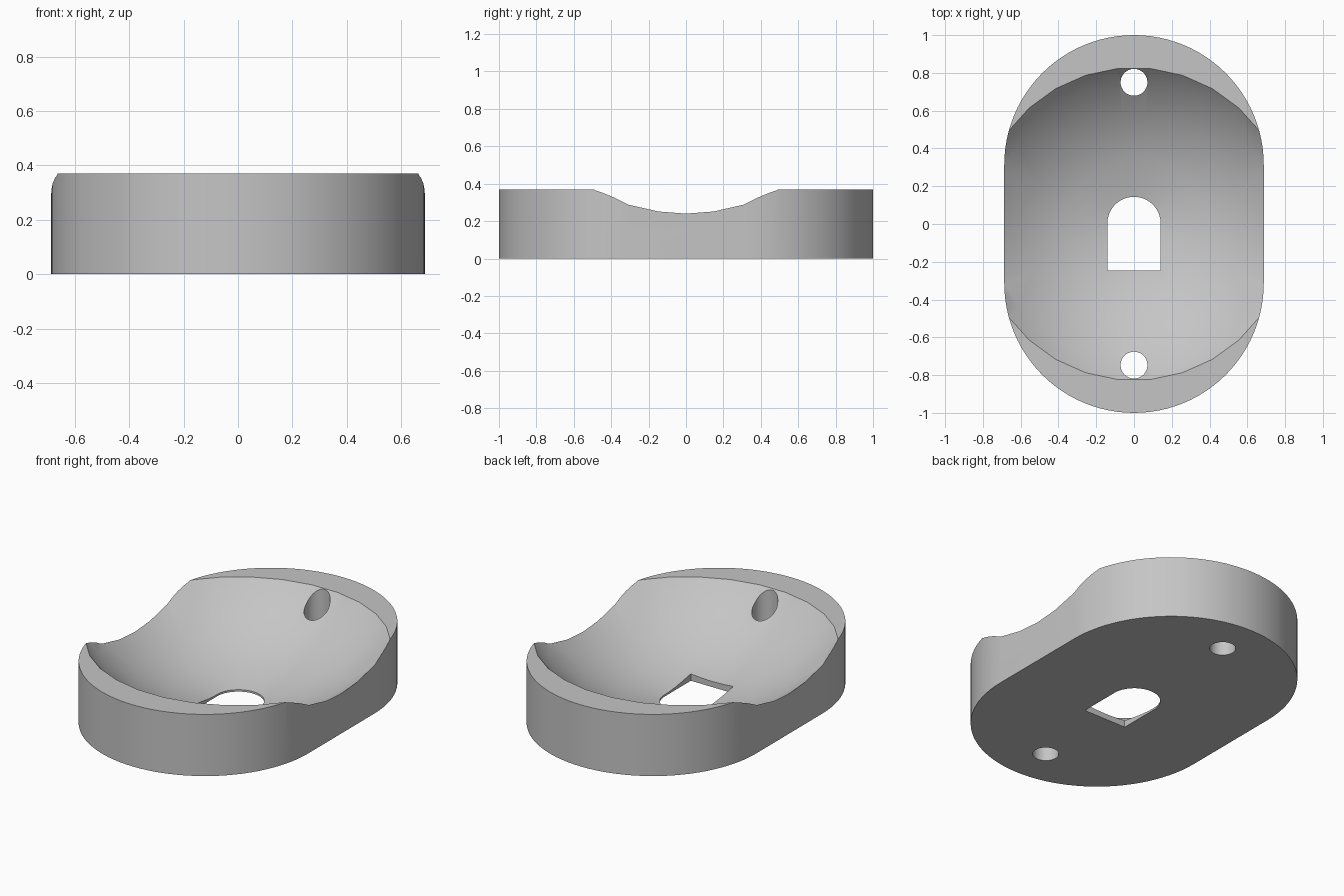
import bpy
import bmesh
from math import sin, cos, pi, radians

cube = bpy.data.objects.get("Cube")
if cube:
    bpy.data.objects.remove(cube, do_unlink=True)

HALF_WIDTH, HEIGHT, STRAIGHT = 0.687, 0.37, 0.313
BOWL_R, SIDES = 1.13, 30

grey = bpy.data.materials.new("plain grey")
grey.use_nodes = True
colour = (0.56, 0.56, 0.56, 1)
grey.diffuse_color = colour
grey.node_tree.nodes["Principled BSDF"].inputs["Base Color"].default_value = colour


def arc(radius, cy, start, end, steps):
    """Points on an arc centred on (0, cy), angles in degrees."""
    angles = [radians(start + (end - start) * i / steps) for i in range(steps + 1)]
    return [(radius * cos(a), cy + radius * sin(a)) for a in angles]


def loft(name, rings):
    """Closed solid through a stack of rings, each an (outline, z) pair."""
    bm = bmesh.new()
    loops = [[bm.verts.new((x, y, z)) for x, y in pts] for pts, z in rings]
    for low, high in zip(loops, loops[1:]):
        for i in range(len(low)):
            bm.faces.new((low[i - 1], low[i], high[i], high[i - 1]))
    bm.faces.new(loops[0][::-1])
    bm.faces.new(loops[-1])
    bmesh.ops.recalc_face_normals(bm, faces=bm.faces)
    mesh = bpy.data.meshes.new(name)
    bm.to_mesh(mesh)
    bm.free()
    mesh.materials.append(grey)
    obj = bpy.data.objects.new(name, mesh)
    bpy.context.collection.objects.link(obj)
    return obj


def prism(name, outline, bottom, top):
    return loft(name, [(outline, bottom), (outline, top)])


# Oval body
oval = arc(HALF_WIDTH, STRAIGHT, 0, 180, 48) + arc(HALF_WIDTH, -STRAIGHT, 180, 360, 48)
body = prism("dished_base", oval, 0, HEIGHT)

# Faceted spherical bowl, lower half only
step = 180 / (SIDES / 2)
bowl_rings = []
for i in range(7):
    tilt = radians(step * (i + 0.5))
    ring = arc(BOWL_R * sin(tilt), 0, 0, 360, SIDES)[:-1]
    bowl_rings.append((ring, BOWL_R * (1 - cos(tilt))))
cutters = [loft("bowl_cutter", bowl_rings)]

# Arched centre opening
arch = arc(0.141, 0.003, 0, 180, 30) + [(-0.141, -0.247), (0.141, -0.247)]
cutters.append(prism("arch_cutter", arch, -0.2, 0.8))

# Screw holes at both ends
for name, y in (("back", 0.75), ("front", -0.747)):
    hole = arc(0.071, y, 0, 360, 40)[:-1]
    cutters.append(prism(name + "_hole_cutter", hole, -0.2, 0.8))

# Cut each shape from the body and discard the cutter
bpy.context.view_layer.objects.active = body
for cutter in cutters:
    cutter.hide_render = True
    mod = body.modifiers.new("cut", 'BOOLEAN')
    mod.operation = 'DIFFERENCE'
    mod.solver = 'EXACT'
    mod.object = cutter
    bpy.ops.object.modifier_apply(modifier=mod.name)
    bpy.data.objects.remove(cutter, do_unlink=True)

# Smooth curved walls with sharp rims
bpy.ops.object.select_all(action='DESELECT')
body.select_set(True)
bpy.ops.object.shade_smooth_by_angle(angle=radians(30))
